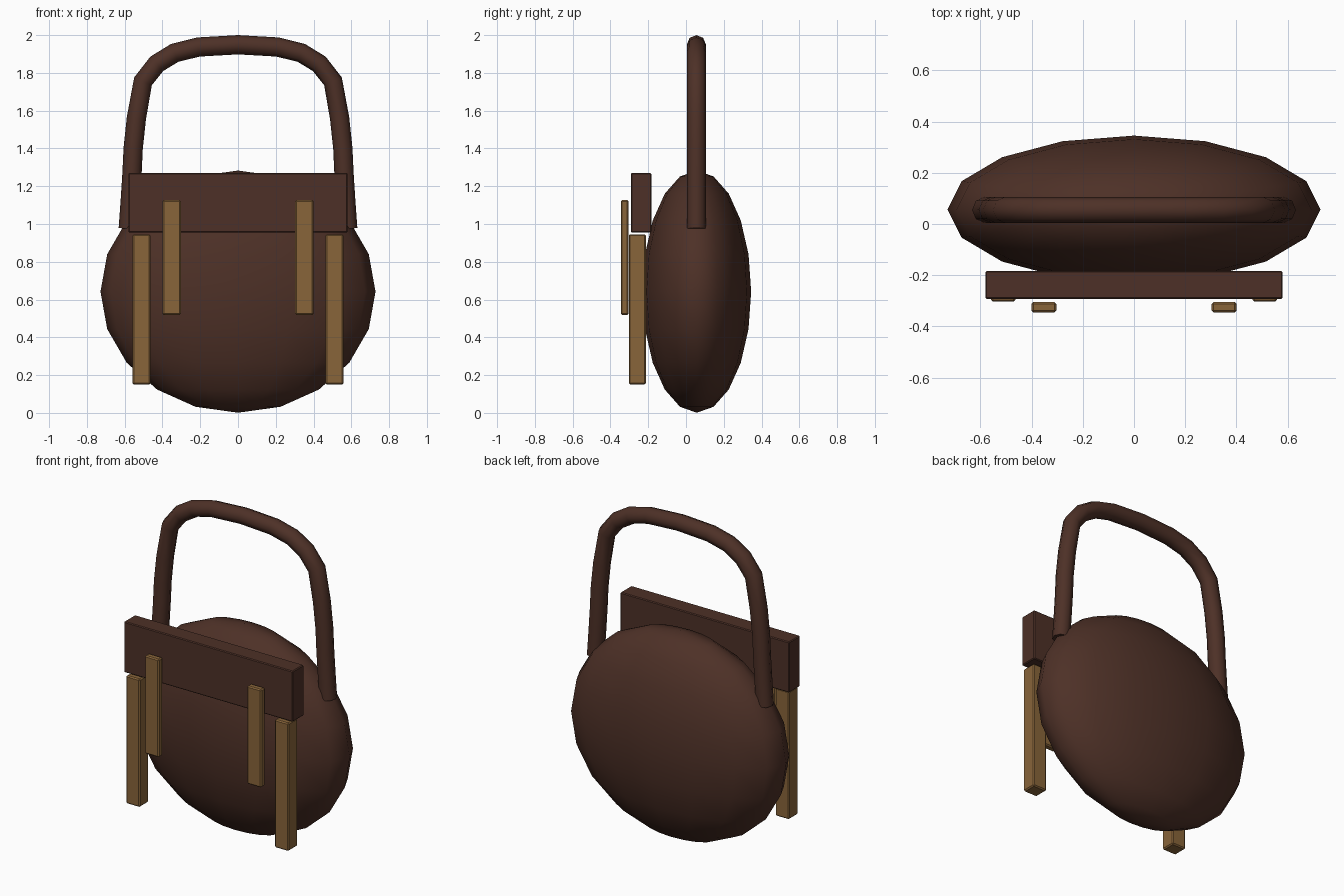
import bpy, math

if "Cube" in bpy.data.objects:
    bpy.data.objects.remove(bpy.data.objects["Cube"])


def material(name, rgb):
    m = bpy.data.materials.new(name)
    m.diffuse_color = (*rgb, 1)
    m.use_nodes = True
    m.node_tree.nodes["Principled BSDF"].inputs["Base Color"].default_value = m.diffuse_color
    return m


leather = material("dark brown leather", (0.075, 0.03, 0.02))
tan = material("tan strap", (0.25, 0.13, 0.042))


def box(name, x, y, z, mat, bevel=0.008):
    """Bevelled block from (min, max) ranges."""
    bpy.ops.mesh.primitive_cube_add(size=1, location=[sum(r) / 2 for r in (x, y, z)])
    ob = bpy.context.object
    ob.name = name
    ob.scale = [r[1] - r[0] for r in (x, y, z)]
    bpy.ops.object.transform_apply(location=False, rotation=False, scale=True)
    mod = ob.modifiers.new("soft edges", "BEVEL")
    mod.width, mod.segments = bevel, 1
    ob.data.materials.append(mat)
    return ob


# Rounded bag body
bpy.ops.mesh.primitive_uv_sphere_add(segments=16, ring_count=10, radius=1,
                                     location=(0, 0.057, 0.642))
body = bpy.context.object
body.name = "bag_body"
body.scale = (0.728, 0.288, 0.641)
bpy.ops.object.transform_apply(location=False, rotation=False, scale=True)
bpy.ops.object.shade_smooth()
body.data.materials.append(leather)

# Front flap
box("front_flap", (-0.58, 0.58), (-0.292, -0.183), (0.955, 1.27), leather, 0.005)

# Side straps and front straps, mirrored
for side, s in (("left", -1), ("right", 1)):
    box(side + "_side_strap", sorted((s * 0.463, s * 0.558)), (-0.303, -0.213),
        (0.15, 0.945), tan, 0.007)
    box(side + "_front_strap", sorted((s * 0.303, s * 0.4)), (-0.345, -0.305),
        (0.518, 1.127), tan, 0.007)

# Arched handle: half path mirrored, swept with an eight-sided section
half = [(0.581, 0.975), (0.57, 1.13), (0.561, 1.27), (0.555, 1.4), (0.538, 1.56),
        (0.503, 1.755), (0.43, 1.848), (0.335, 1.906), (0.21, 1.937)]
path = [(-x, z) for x, z in half] + [(0, 1.949)] + half[::-1]
curve = bpy.data.curves.new("handle", "CURVE")
curve.dimensions = "3D"
curve.bevel_depth = 0.051
curve.bevel_resolution = 2
curve.use_fill_caps = True
spline = curve.splines.new("POLY")
spline.points.add(len(path) - 1)
for p, (x, z) in zip(spline.points, path):
    p.co = (x, 0.055, z, 1)
handle = bpy.data.objects.new("handle", curve)
bpy.context.collection.objects.link(handle)
bpy.ops.object.select_all(action="DESELECT")
handle.select_set(True)
bpy.context.view_layer.objects.active = handle
bpy.ops.object.convert(target="MESH")
handle = bpy.context.object
handle.name = "handle"
handle.data.materials.clear()
handle.data.materials.append(leather)
bpy.ops.object.shade_smooth_by_angle(angle=math.radians(60))
